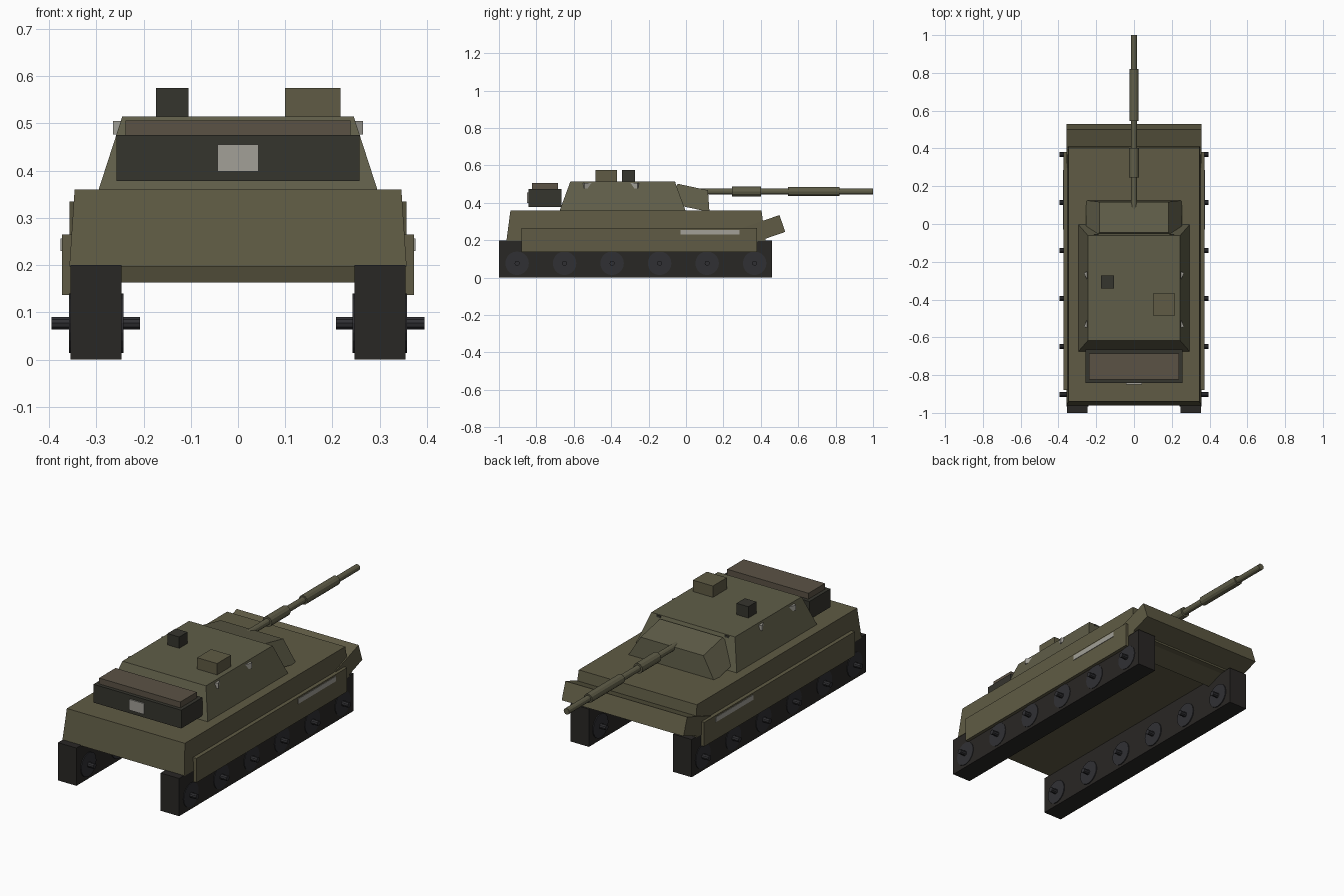
import bpy, bmesh, math
from mathutils import Matrix, Vector

if "Cube" in bpy.data.objects:
    bpy.data.objects.remove(bpy.data.objects["Cube"])


def mat(name, r, g, b):
    m = bpy.data.materials.new(name)
    m.diffuse_color = (r, g, b, 1)
    m.use_nodes = True
    m.node_tree.nodes["Principled BSDF"].inputs["Base Color"].default_value = m.diffuse_color
    return m


HULL = mat("olive_hull", 0.115, 0.105, 0.058)
TURRET = mat("olive_turret", 0.115, 0.110, 0.065)
DARK = mat("dark_rubber", 0.022, 0.020, 0.018)
STEEL = mat("dark_steel", 0.030, 0.030, 0.034)
BOX = mat("dark_box", 0.036, 0.035, 0.027)
LID = mat("brown_lid", 0.105, 0.085, 0.060)
PALE = mat("pale_grey", 0.36, 0.35, 0.31)


def finish(name, bm, material):
    bmesh.ops.recalc_face_normals(bm, faces=bm.faces)
    me = bpy.data.meshes.new(name)
    bm.to_mesh(me)
    bm.free()
    me.materials.append(material)
    ob = bpy.data.objects.new(name, me)
    bpy.context.collection.objects.link(ob)
    return ob


def block(name, size, center, material, taper=1.0, rx=0.0, rz=0.0):
    """Box with an optionally narrower top, rotated about its centre."""
    bm = bmesh.new()
    bmesh.ops.create_cube(bm, size=1)
    for v in bm.verts:
        k = taper if v.co.z > 0 else 1.0
        v.co = Vector((v.co.x * size[0] * k, v.co.y * size[1] * k, v.co.z * size[2]))
    rot = Matrix.Rotation(math.radians(rz), 4, 'Z') @ Matrix.Rotation(math.radians(rx), 4, 'X')
    bm.transform(Matrix.Translation(center) @ rot)
    return finish(name, bm, material)


def span(name, x, y, z, material, **kw):
    """Box given by its (min, max) range on each axis."""
    r = (x, y, z)
    return block(name, [b - a for a, b in r], [(a + b) / 2 for a, b in r], material, **kw)


def rod(name, axis, radius, start, end, center, material, sides):
    """Cylinder along x or y between two coordinates."""
    bm = bmesh.new()
    bmesh.ops.create_cone(bm, cap_ends=True, segments=sides, radius1=radius,
                          radius2=radius, depth=end - start)
    mid = (start + end) / 2
    if axis == 'X':
        rot, pos = Matrix.Rotation(math.pi / 2, 4, 'Y'), (mid, center[0], center[1])
    else:
        rot, pos = Matrix.Rotation(math.pi / 2, 4, 'X'), (center[0], mid, center[1])
    bm.transform(Matrix.Translation(pos) @ rot)
    return finish(name, bm, material)


# Hull and sloped nose plate
span("hull", (-0.357, 0.357), (-0.96, 0.425), (0.197, 0.36), HULL, taper=0.969)
block("nose_plate", (0.714, 0.25, 0.095), (0, 0.397, 0.249), HULL, rx=19)

# Tracks, wheels, axles, skirts and side strips
for s, side in ((-1, "left"), (1, "right")):
    def sx(a, b):
        return tuple(sorted((s * a, s * b)))

    span(side + "_track", sx(0.247, 0.355), (-1.0, 0.46), (0, 0.2), DARK)
    span(side + "_skirt", sx(0.345, 0.373), (-0.88, 0.38), (0.137, 0.265), HULL)
    span(side + "_strip", sx(0.365, 0.3755), (-0.03, 0.285), (0.23, 0.256), PALE)
    for i in range(6):
        c = (-0.903 + 0.254 * i, 0.077)
        rod(f"{side}_wheel_{i + 1}", 'X', 0.063, *sx(0.242, 0.358), c, STEEL, 20)
        rod(f"{side}_axle_{i + 1}", 'X', 0.0135, *sx(0.207, 0.395), c, STEEL, 10)
    # Small lamps on the turret flank and front edge
    for j, (y, rz) in enumerate(((-0.525, 25), (-0.277, -25))):
        block(f"{side}_turret_lamp_{j + 1}", (0.025, 0.05, 0.028),
              (s * 0.243, y, 0.491), PALE, rz=s * rz)
    block(side + "_front_sight", (0.025, 0.02, 0.015), (s * 0.20, -0.065, 0.505), BOX)

# Turret and gun mantlet
span("turret", (-0.295, 0.295), (-0.675, -0.003), (0.36, 0.515), TURRET, taper=0.83)
block("mantlet", (0.51, 0.23, 0.112), (0, 0.0245, 0.43), TURRET, taper=0.72, rx=-12)

# Gun barrel with two sleeves
rod("gun_barrel", 'Y', 0.0165, 0.02, 1.0, (0, 0.46), TURRET, 12)
rod("gun_sleeve_rear", 'Y', 0.027, 0.245, 0.402, (0, 0.46), TURRET, 12)
rod("gun_sleeve_front", 'Y', 0.0245, 0.545, 0.82, (0, 0.46), TURRET, 12)

# Stowage box behind the turret
span("stowage_box", (-0.257, 0.257), (-0.842, -0.665), (0.378, 0.475), BOX)
span("stowage_lid", (-0.238, 0.238), (-0.823, -0.685), (0.47, 0.506), LID)
span("stowage_plate", (-0.043, 0.043), (-0.849, -0.835), (0.398, 0.455), PALE)

# Roof hatch and sight
span("roof_hatch", (0.10, 0.217), (-0.485, -0.368), (0.505, 0.575), HULL)
span("roof_sight", (-0.174, -0.105), (-0.342, -0.273), (0.505, 0.575), BOX)
